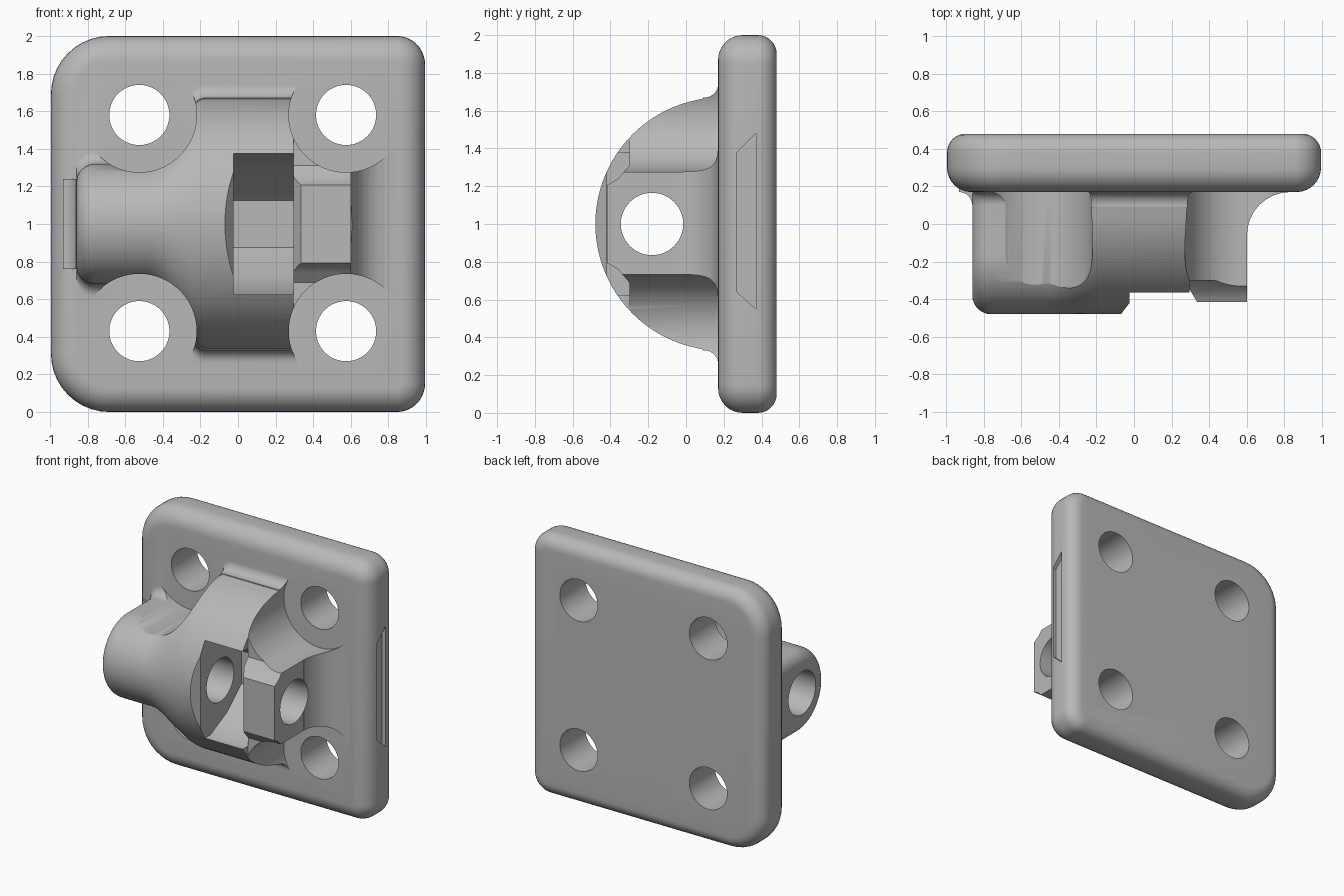
import bpy, bmesh
from math import sin, cos, pi

cube = bpy.data.objects.get("Cube")
if cube:
    bpy.data.objects.remove(cube, do_unlink=True)

grey = bpy.data.materials.new("light_grey")
grey.use_nodes = True
grey.diffuse_color = (0.48, 0.48, 0.48, 1)
grey.node_tree.nodes["Principled BSDF"].inputs["Base Color"].default_value = grey.diffuse_color


def loft(name, rings):
    """Skin equal-length rings of points and cap both ends."""
    bm = bmesh.new()
    loops = [[bm.verts.new(p) for p in ring] for ring in rings]
    for a, b in zip(loops, loops[1:]):
        for i in range(len(a)):
            j = (i + 1) % len(a)
            bm.faces.new((a[i], a[j], b[j], b[i]))
    bm.faces.new(loops[0])
    bm.faces.new(loops[-1])
    bmesh.ops.recalc_face_normals(bm, faces=bm.faces)
    mesh = bpy.data.meshes.new(name)
    bm.to_mesh(mesh)
    bm.free()
    mesh.materials.append(grey)
    obj = bpy.data.objects.new(name, mesh)
    bpy.context.collection.objects.link(obj)
    return obj


def prism(name, points, axis, start, end):
    """Extrude a 2D profile along an axis."""
    place = {"x": lambda p, t: (t, p[0], p[1]),
             "y": lambda p, t: (p[0], t, p[1]),
             "z": lambda p, t: (p[0], p[1], t)}[axis]
    return loft(name, [[place(p, t) for p in points] for t in (start, end)])


def circle(u, v, r, n=64):
    return [(u + r * cos(2 * pi * i / n), v + r * sin(2 * pi * i / n)) for i in range(n)]


def boolean(obj, tool, operation="DIFFERENCE"):
    mod = obj.modifiers.new("boolean", "BOOLEAN")
    mod.operation = operation
    mod.solver = "EXACT"
    mod.object = tool
    bpy.context.view_layer.objects.active = obj
    bpy.ops.object.modifier_apply(modifier=mod.name)
    bpy.data.objects.remove(tool, do_unlink=True)


MID = 1.0                 # height of the middle plane
FACE, BACK = 0.17, 0.48   # plate front and back
PIN_Y = -0.18             # cross hole centre
HOLES = [(x, z) for x in (-0.525, 0.575) for z in (0.43, 1.58)]


# Plate with two large and two small corners and rounded rims
def outline(inset, y):
    ring = []
    for sx, sz, start in ((1, 1, 0), (-1, 1, 1), (-1, -1, 2), (1, -1, 3)):
        r = 0.31 if sx < 0 else 0.15
        for i in range(11):
            a = (start + i / 10) * pi / 2
            ring.append((sx * (0.995 - r) + (r - inset) * cos(a), y,
                         MID + sz * (1 - r) + (r - inset) * sin(a)))
    return ring


rim = [i / 8 * pi / 2 for i in range(9)]
rings = [outline(0.13 * (1 - sin(a)), FACE + 0.13 * (1 - cos(a))) for a in rim]
rings += [outline(0.1 * (1 - cos(a)), BACK - 0.1 * (1 - sin(a))) for a in rim]
plate = loft("hinge_mount", rings)


# Body: a round barrel that swells into a wide half disc, with a fillet at the plate
def section(x, r, shrink=0.0):
    cy = -0.48 + r
    r -= shrink
    foot = [(0.1 + 0.07 * sin(a), r + 0.07 * (1 - cos(a))) for a in rim]
    foot.append((0.3, r + 0.07))
    arc = [(cy - r * sin(pi * i / 48), r * cos(pi * i / 48)) for i in range(49)]
    if cy > 0.09:         # the disc sits deep, so stop its arc above the foot
        arc = [(min(y, 0.09), z) for y, z in arc]
    half = foot[::-1] + arc + [(y, -z) for y, z in foot]
    return [(x, y, MID + z) for y, z in half]


def swell(t):
    return 0.32 + 0.35 * t * t * (3 - 2 * t)


rings = [section(-0.86 + 0.1 * (1 - cos(a)), 0.32, 0.1 * (1 - sin(a))) for a in rim]
rings += [section(-0.48 + 0.3 * i / 12, swell(i / 12)) for i in range(13)]
rings.append(section(0.6, 0.67))
body = loft("body", rings)

# Large fillet beside the right lug and small one beside the barrel end
big = [(0.831 - 0.23 * cos(a), -0.06 + 0.23 * sin(a)) for a in rim]
boolean(body, prism("lug_fillet", [(0.5, -0.06)] + big + [(0.831, 0.3), (0.5, 0.3)],
                    "z", MID - 0.45, MID + 0.45), "UNION")
small = [(-0.931 + 0.07 * cos(a), 0.1 + 0.07 * sin(a)) for a in rim]
boolean(body, prism("barrel_fillet", [(-0.7, 0.1)] + small + [(-0.931, 0.3), (-0.7, 0.3)],
                    "z", MID - 0.24, MID + 0.24), "UNION")

# Trim the front of the right side, with a chamfer beside the pocket
boolean(body, prism("front_trim", [(-0.085, -0.5), (-0.02, -0.415), (0.7, -0.415),
                                   (0.7, -0.6), (-0.085, -0.6)], "z", 0.2, 1.8))

# Chamfer the lug top and bottom
for s in (1, -1):
    wedge = [(-0.45, 0.19), (-0.4, 0.215), (-0.36, 0.24), (-0.3, 0.31), (-0.3, 0.5), (-0.45, 0.5)]
    boolean(body, prism("lug_trim", [(y, MID + s * z) for y, z in wedge], "x", 0.295, 0.7))

# Screw head clearances
for x, z in HOLES:
    boolean(body, prism("clearance", circle(x, z, 0.305), "y", -1, 0.25))

# Faceted nut pocket with a chamfered right edge
half = [(-0.6, 0.375), (-0.3, 0.375), (-0.1, 0.28), (0.08, 0.125)]
pocket = [(y, MID + z) for y, z in half] + [(y, MID - z) for y, z in half[::-1]]
boolean(body, prism("pocket", pocket, "x", -0.025, 0.295))
boolean(body, prism("pocket_edge", [(0.2, -0.33), (0.285, -0.33), (0.345, -0.43), (0.2, -0.43)],
                    "z", MID - 0.37, MID + 0.37))

# Join, then drill the cross hole and the four screw holes
boolean(plate, body, "UNION")
boolean(plate, prism("cross_hole", circle(PIN_Y, MID, 0.165), "x", -2, 2))
for x, z in HOLES:
    boolean(plate, prism("screw_hole", circle(x, z, 0.16), "y", -1, 1))

# Shallow recess in the right rim
boolean(plate, prism("rim_recess", [(0.37, 0.55), (0.37, 1.48), (0.27, 1.38), (0.27, 0.64)],
                     "x", 0.965, 1.2))

bpy.ops.object.select_all(action="DESELECT")
plate.select_set(True)
bpy.context.view_layer.objects.active = plate
bpy.ops.object.shade_smooth_by_angle(angle=0.5)
